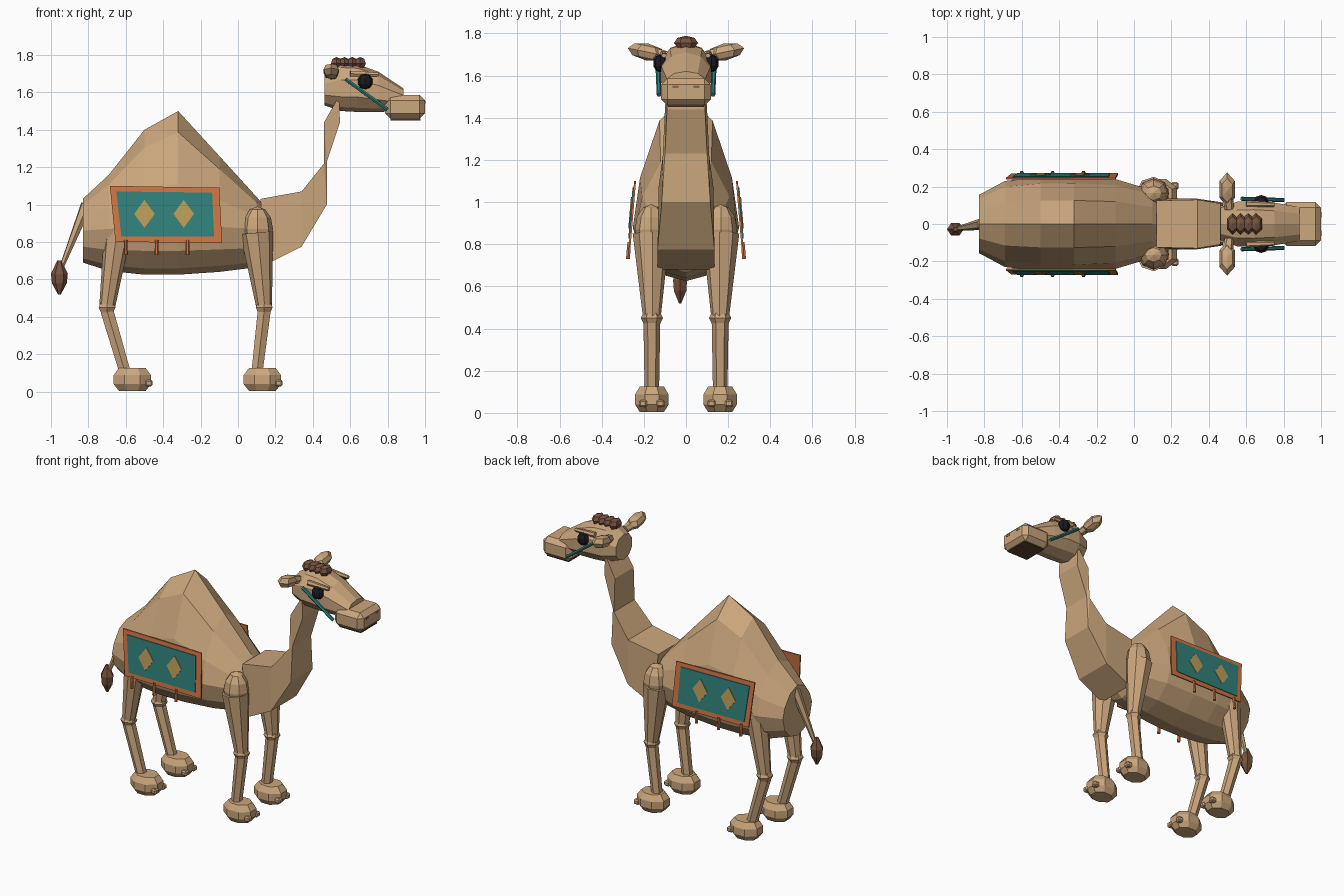
import bpy, bmesh
from math import sin, cos, pi
from mathutils import Vector, Matrix

if "Cube" in bpy.data.objects:
    bpy.data.objects.remove(bpy.data.objects["Cube"])


def material(name, *rgb):
    m = bpy.data.materials.new(name)
    m.use_nodes = True
    m.diffuse_color = (*rgb, 1)
    m.node_tree.nodes["Principled BSDF"].inputs["Base Color"].default_value = (*rgb, 1)
    return m


TAN = material("tan coat", .60, .385, .205)
BROWN = material("brown hair", .19, .09, .05)
MOUTH = material("dark mouth", .11, .05, .03)
NOSE = material("nostril brown", .30, .13, .08)
BLACK = material("eye black", .01, .01, .016)
TEAL = material("teal cloth", .03, .22, .20)
ORANGE = material("orange trim", .62, .18, .06)
GOLD = material("gold diamond", .50, .34, .10)


def finish(name, bm, mat):
    bmesh.ops.recalc_face_normals(bm, faces=bm.faces)
    mesh = bpy.data.meshes.new(name)
    bm.to_mesh(mesh)
    bm.free()
    mesh.materials.append(mat)
    ob = bpy.data.objects.new(name, mesh)
    bpy.context.collection.objects.link(ob)
    return ob


def loft(name, rings, mat):
    """Skin a list of equal-length point rings and cap both ends."""
    bm = bmesh.new()
    loops = [[bm.verts.new(p) for p in ring] for ring in rings]
    n = len(loops[0])
    for a, b in zip(loops, loops[1:]):
        for i in range(n):
            j = (i + 1) % n
            bm.faces.new((a[i], a[j], b[j], b[i]))
    bm.faces.new(loops[0])
    bm.faces.new(loops[-1])
    return finish(name, bm, mat)


def limb(name, start, end, r1, r2, mat, sides=6):
    """Tapered cylinder between two points."""
    a, b = Vector(start), Vector(end)
    turn = (b - a).to_track_quat('Z', 'Y')
    rings = [[p + turn @ Vector((r * cos(2 * pi * i / sides), r * sin(2 * pi * i / sides), 0))
              for i in range(sides)] for p, r in ((a, r1), (b, r2))]
    return loft(name, rings, mat)


def ball(name, centre, radii, mat, seg=8, rings=5, turn=None):
    bm = bmesh.new()
    bmesh.ops.create_uvsphere(bm, u_segments=seg, v_segments=rings, radius=1)
    m = Matrix.Translation(centre) @ (turn or Matrix()) @ Matrix.Diagonal((*radii, 1))
    bmesh.ops.transform(bm, matrix=m, verts=bm.verts)
    return finish(name, bm, mat)


def box(name, centre, size, mat, bevel=0):
    bm = bmesh.new()
    bmesh.ops.create_cube(bm, size=1)
    bmesh.ops.transform(bm, matrix=Matrix.Translation(centre) @ Matrix.Diagonal((*size, 1)), verts=bm.verts)
    if bevel:
        bmesh.ops.bevel(bm, geom=bm.edges[:], offset=bevel, segments=1, affect='EDGES')
    return finish(name, bm, mat)


def section(x, low, mid, high, half, sides, power=1.0):
    """Upright cross-section with separate upper and lower heights."""
    ring = []
    for i in range(sides):
        a = 2 * pi * i / sides
        c = cos(a)
        z = mid + (high - mid) * c ** power if c > 0 else mid + (mid - low) * c
        ring.append((x, half * sin(a), z))
    return ring


# Body with hump
body = [(-.83, .69, .86, 1.03, .155), (-.69, .645, .87, 1.16, .23), (-.50, .625, .88, 1.40, .25),
        (-.32, .625, .88, 1.50, .252), (-.10, .64, .88, 1.26, .24), (.10, .665, .87, 1.04, .18),
        (.16, .72, .86, .97, .12)]
loft("body", [section(*s, 12, 1.4) for s in body], TAN)

# Neck: back x, back z, back half width, front x, front z, front half width
neck = [(.12, 1.03, .125, .15, .68, .135), (.34, 1.07, .13, .34, .775, .135),
        (.46, 1.22, .11, .475, 1.0, .115), (.46, 1.44, .10, .475, 1.23, .10),
        (.54, 1.58, .09, .545, 1.44, .09)]
loft("neck", [[(bx, -bw, bz), (bx, bw, bz), (fx, fw, fz), (fx, -fw, fz)]
              for bx, bz, bw, fx, fz, fw in neck], TAN)

# Head
head = [(.462, 1.53, 1.61, 1.70, .09), (.55, 1.50, 1.61, 1.755, .125), (.64, 1.495, 1.61, 1.75, .13),
        (.75, 1.495, 1.59, 1.71, .12), (.885, 1.50, 1.56, 1.62, .095)]
loft("head", [section(*s, 10, .8) for s in head], TAN)
box("muzzle", (.893, 0, 1.522), (.214, .235, .13), TAN, .03)
box("mouth", (.895, 0, 1.455), (.16, .17, .009), MOUTH)
for i in range(4):
    ball("hair_tuft", (.527 + .042 * i, 0, 1.755), (.035, .057, .034), BROWN, 6, 4)

for side, s in (("left", 1), ("right", -1)):
    # Face
    ball(side + "_eye", (.68, s * .122, 1.658), (.042, .035, .042), BLACK)
    limb(side + "_brow", (.60, s * .108, 1.70), (.75, s * .104, 1.695), .018, .012, TAN)
    limb(side + "_bridle", (.575, s * .135, 1.67), (.80, s * .128, 1.508), .011, .011, TEAL)
    box(side + "_nostril", (.998, s * .05, 1.547), (.008, .03, .014), NOSE)
    ball(side + "_ear", (.498, s * .185, 1.712), (.047, .093, .04), TAN, 6, 4,
         Matrix.Rotation(s * .2, 4, 'X'))
    limb(side + "_ear_root", (.51, s * .08, 1.69), (.50, s * .15, 1.705), .025, .03, TAN)

    # Legs: hip, knee, ankle and foot positions along the body
    for end, top, z_top, r_top, knee, ankle, foot in (("front", .10, .85, .088, .14, .10, .13),
                                                      ("rear", -.64, .88, .075, -.70, -.60, -.565)):
        leg = f"{side}_{end}_"
        y = s * .162
        limb(leg + "upper_leg", (top, s * .165, z_top), (knee, y, .45), r_top, .042, TAN, 8)
        ball(leg + "knee", (knee, y, .45), (.052, .053, .042), TAN, 6, 4)
        limb(leg + "lower_leg", (knee, y, .43), (ankle, y, .09), .04, .034, TAN)
        rings = []
        for z, f in ((.004, .72), (.04, 1), (.088, 1), (.125, .72)):
            rings.append([(foot + .108 * f * cos(a), y + .086 * f * sin(a), z)
                          for a in [(i + .5) * pi / 4 for i in range(8)]])
        loft(leg + "foot", rings, TAN)
        for t in (-.042, .042):
            box(leg + "toe", (foot + .088, y + t, .045), (.04, .04, .034), TAN, .008)
    ball(side + "_shoulder", (.105, s * .165, .87), (.082, .078, .12), TAN, 8, 6)

    # Saddle cloth, tilted to follow the flank
    def plate(name, corners, lift, thick, mat):
        rings = [[(x, s * (.262 - .083 * (z - .8) + d), z) for x, z in corners]
                 for d in (lift, lift + thick)]
        return loft(f"{side}_{name}", rings, mat)

    plate("cloth_border", [(-.685, 1.10), (-.10, 1.09), (-.085, .795), (-.655, .80)], 0, .009, ORANGE)
    plate("cloth_panel", [(-.65, 1.07), (-.138, 1.064), (-.128, .828), (-.624, .83)], .008, .006, TEAL)
    for x in (-.50, -.29):
        plate("cloth_diamond", [(x - .055, .95), (x, 1.025), (x + .055, .95), (x, .875)], .013, .005, GOLD)
    for x in (-.60, -.435, -.27):
        limb(side + "_tassel", (x, s * .27, .81), (x, s * .275, .73), .009, .011, ORANGE)

# Tail
limb("tail", (-.81, 0, 1.0), (-.945, -.025, .66), .032, .012, TAN)
tuft = [(.70, .012), (.63, .045), (.58, .04), (.52, .008)]
loft("tail_tuft", [[(-.955 + r * cos(i * pi / 3), -.028 + r * .85 * sin(i * pi / 3), z)
                    for i in range(6)] for z, r in tuft], BROWN)
